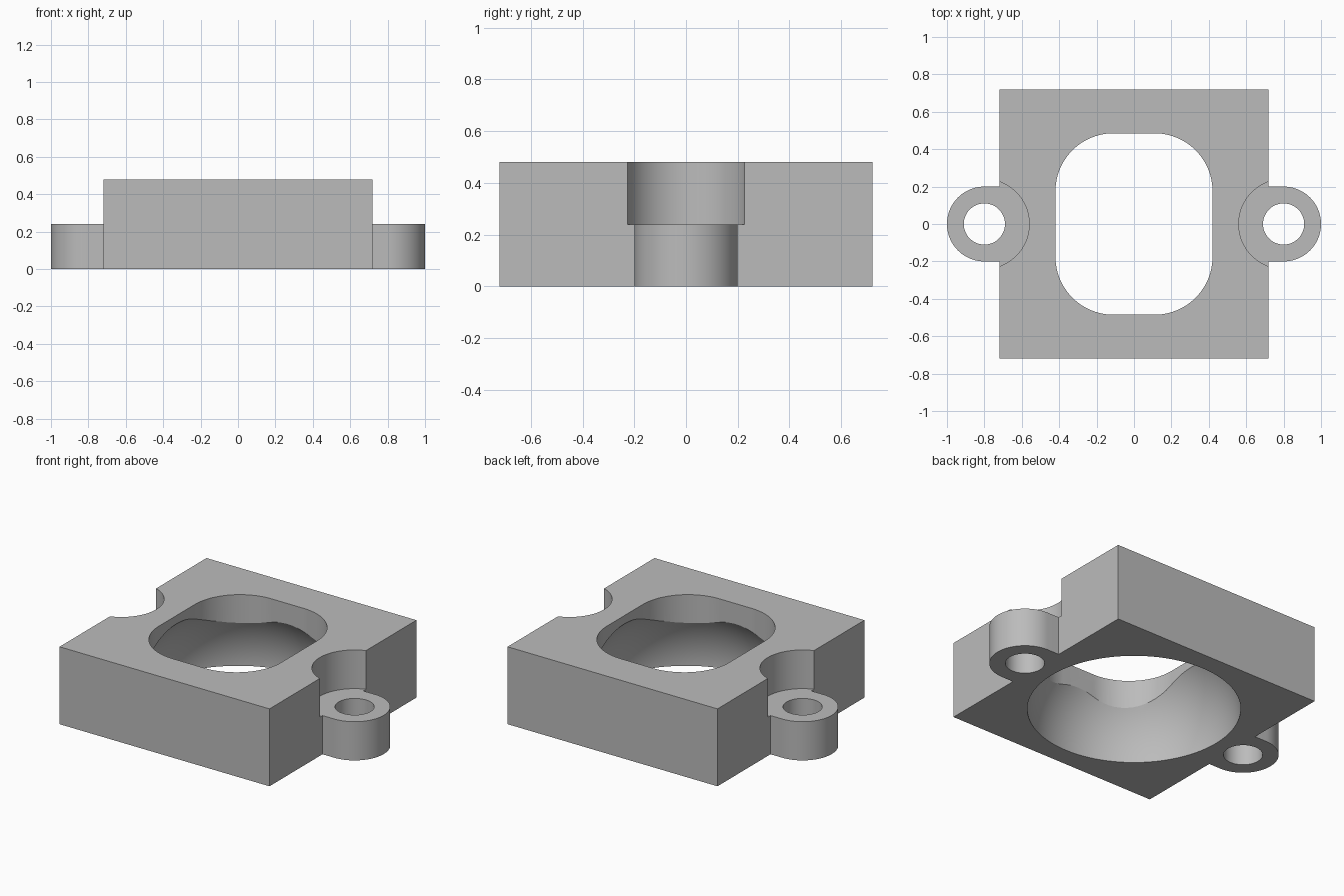
import bpy
import bmesh
from math import pi, cos, sin, radians

cube = bpy.data.objects.get("Cube")
if cube:
    bpy.data.objects.remove(cube, do_unlink=True)

HALF, HEIGHT = 0.72, 0.48      # square body
EAR_X, EAR_R, EAR_H = 0.8, 0.2, 0.24

grey = bpy.data.materials.new("plain grey")
grey.use_nodes = True
grey.diffuse_color = (0.5, 0.5, 0.5, 1)
grey.node_tree.nodes["Principled BSDF"].inputs["Base Color"].default_value = (0.5, 0.5, 0.5, 1)


def arc(cx, cy, r, start, end, n):
    """Points along an arc, angles in degrees."""
    angles = [radians(start + (end - start) * i / n) for i in range(n + 1)]
    return [(cx + r * cos(a), cy + r * sin(a)) for a in angles]


def add_object(name, bm):
    mesh = bpy.data.meshes.new(name)
    bmesh.ops.recalc_face_normals(bm, faces=bm.faces)
    bm.to_mesh(mesh)
    bm.free()
    mesh.materials.append(grey)
    obj = bpy.data.objects.new(name, mesh)
    bpy.context.collection.objects.link(obj)
    return obj


def extrude(name, outline, z0, z1):
    """Solid prism from a closed outline."""
    bm = bmesh.new()
    face = bm.faces.new([bm.verts.new((x, y, z0)) for x, y in outline])
    top = bmesh.ops.extrude_face_region(bm, geom=[face])["geom"]
    verts = [v for v in top if isinstance(v, bmesh.types.BMVert)]
    bmesh.ops.translate(bm, verts=verts, vec=(0, 0, z1 - z0))
    return add_object(name, bm)


def cylinder(name, x, r, z0, z1):
    return extrude(name, arc(x, 0, r, 0, 360, 96)[:-1], z0, z1)


# Body outline with a rounded ear on each side
right = [(HALF, -HALF), (HALF, -EAR_R)]
right += arc(EAR_X, 0, EAR_R, -90, 90, 48)
right += [(HALF, EAR_R), (HALF, HALF)]
body = extrude("mounting_block", right + [(-x, -y) for x, y in right], 0, HEIGHT)

# Counterbores that lower the ears, and the screw holes through them
cutters = []
for side, x in (("left", EAR_X), ("right", -EAR_X)):
    cutters.append(cylinder(side + "_counterbore", x, 0.24, EAR_H, 0.6))
    cutters.append(cylinder(side + "_screw_hole", x, 0.11, -0.1, 0.4))

# Rounded opening through the top
cx, cy, r = 0.11, 0.175, 0.31
opening = []
for i, (sx, sy) in enumerate(((1, 1), (-1, 1), (-1, -1), (1, -1))):
    opening += arc(sx * cx, sy * cy, r, 90 * i, 90 * i + 90, 24)
cutters.append(extrude("top_opening", opening, 0.1, 0.6))

# Domed hollow open to the underside
bm = bmesh.new()
bmesh.ops.create_uvsphere(bm, u_segments=96, v_segments=47, radius=0.6)
cutters.append(add_object("domed_hollow", bm))

# Cut everything from the body
bpy.ops.object.select_all(action="DESELECT")
bpy.context.view_layer.objects.active = body
body.select_set(True)
for cutter in cutters:
    cutter.hide_render = True
    mod = body.modifiers.new(cutter.name, "BOOLEAN")
    mod.operation = "DIFFERENCE"
    mod.solver = "EXACT"
    mod.object = cutter
    bpy.ops.object.modifier_apply(modifier=mod.name)
    bpy.data.objects.remove(cutter, do_unlink=True)

bpy.ops.object.shade_smooth_by_angle(angle=radians(20))
